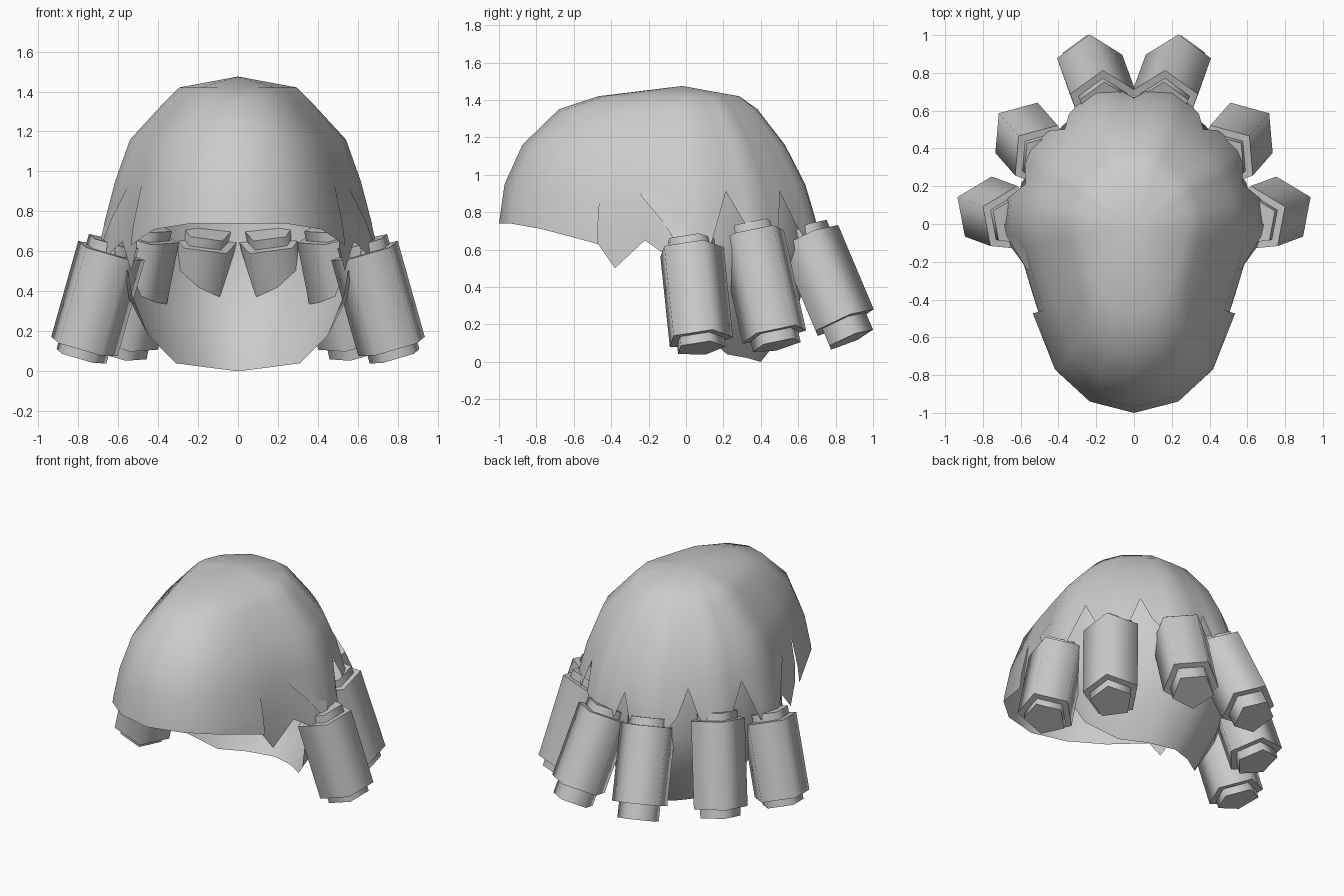
import bpy, bmesh, math
from mathutils import Vector

cube = bpy.data.objects.get("Cube")
if cube:
    bpy.data.objects.remove(cube)

grey = bpy.data.materials.new("hair grey")
grey.use_nodes = True
COL = (0.6, 0.6, 0.6, 1)
grey.diffuse_color = COL
grey.node_tree.nodes["Principled BSDF"].inputs["Base Color"].default_value = COL

# Half outline of the egg-shaped head, front to back, in unit sizes
OUTLINE = [(0, -1), (.35, -.94), (.62, -.77), (.78, -.47), (.9, -.22), (1, 0),
           (.98, .17), (.82, .55), (.55, .79), (.3, .97), (0, .98)]
# Height levels: z, front reach, back reach, half width
LEVELS = [(.40, 1.0, .72, .69), (.62, 1.0, .73, .69), (.74, 1.0, .715, .67),
          (.95, .97, .65, .615), (1.16, .875, .54, .54), (1.35, .68, .39, .365),
          (1.42, .47, .29, .295)]


def head_point(s, z, scale=1.0):
    """Point on the head at outline position s and height z."""
    i = min(int(s), len(OUTLINE) - 2)
    u, v = Vector(OUTLINE[i]).lerp(Vector(OUTLINE[i + 1]), s - i)
    for lo, hi in zip(LEVELS, LEVELS[1:]):
        if z <= hi[0]:
            break
    t = (z - lo[0]) / (hi[0] - lo[0])
    front, back, width = (lo[k] + t * (hi[k] - lo[k]) for k in (1, 2, 3))
    return Vector((u * width * scale, v * (back if v > 0 else front) * scale, z))


def finish(name, bm, angle):
    """Make a mirrored, shaded object from a half mesh."""
    bmesh.ops.remove_doubles(bm, verts=bm.verts, dist=0.0005)
    bmesh.ops.recalc_face_normals(bm, faces=bm.faces)
    mesh = bpy.data.meshes.new(name)
    bm.to_mesh(mesh)
    bm.free()
    mesh.materials.append(grey)
    ob = bpy.data.objects.new(name, mesh)
    bpy.context.collection.objects.link(ob)
    mod = ob.modifiers.new("Mirror", "MIRROR")
    mod.merge_threshold = 0.0005
    bpy.ops.object.select_all(action="DESELECT")
    ob.select_set(True)
    bpy.context.view_layer.objects.active = ob
    bpy.ops.object.shade_smooth_by_angle(angle=math.radians(angle))
    return ob


def loft(bm, columns):
    """Skin neighbouring columns of points with quads."""
    cols = [[bm.verts.new(p) for p in c] for c in columns]
    for a, b in zip(cols, cols[1:]):
        for k in range(len(a) - 1):
            bm.faces.new((a[k], b[k], b[k + 1], a[k + 1]))


# Upper shell: fringe, then the jagged side and back locks (position, edge height)
FRINGE = [(0, .74), (1, .74), (2, .71), (3, .63)]
JAGGED = [(3, .63), (3.36, .5), (4, .65), (4.45, .58), (5, .58),
          (6.05, .64), (6.4, .91), (6.75, .72), (7, .62), (7.35, .62), (7.6, .74),
          (7.86, .91), (8.15, .74), (8.6, .62), (9, .6), (9.65, .64), (10, .85)]
RINGS = [lv[0] for lv in LEVELS[3:]]


def shell_column(s, edge, tuck):
    low = [head_point(s, edge), head_point(s, max(edge, .74))]
    # the side lock tucks under the fringe
    if tuck and s < 4.2:
        low[0].x *= .94
        low[1].x *= .965
    return low + [head_point(s, z) for z in RINGS] + [Vector((0, -.02, 1.475))]


bm = bmesh.new()
for edge_line, tuck in ((FRINGE, False), (JAGGED, True)):
    cols = [shell_column(s, e, tuck) for s, e in edge_line]
    loft(bm, [c[:-1] for c in cols])
    # crown fan
    for a, b in zip(cols, cols[1:]):
        bm.faces.new([bm.verts.new(p) for p in (a[-2], b[-2], a[-1])])
finish("hair_shell", bm, 60)

# Overlapping side lock behind the temple
bm = bmesh.new()
loft(bm, [[head_point(s, z, 1.012), head_point(s, .92, .995)]
          for s, z in ((3.9, .89), (4.4, .76), (4.7, .66), (5, .62))])
finish("temple_lock", bm, 60)

# Nape: curves from under the shell in to the bottom hem
HEM = [(4.5, (.55, -.10, .50)), (5.3, (.53, -.03, .38)), (6.4, (.45, .06, .18)),
       (7.86, (.31, .22, .04)), (8.9, (.16, .33, .02)), (10, (0, .40, 0))]
bm = bmesh.new()
columns = []
for s, hem in HEM:
    hem = Vector(hem)
    top, upper = head_point(s, .93, .96), head_point(s, .6, .94)
    low = upper.lerp(hem, .6)
    low.x *= 1.04
    low.y += .08 * max(0, s - 5) / 5
    columns.append([top, upper, low, hem])
loft(bm, columns)
finish("nape", bm, 60)


# Hanging curls: five-sided rolls with a smaller core showing at both ends
def prism(bm, a, b, r, phase):
    axis = (b - a).normalized()
    ex = (Vector((1, 0, 0)) - axis * axis.x).normalized()
    ey = ex.cross(axis)
    if ey.y < 0:
        ey = -ey
    rings = []
    for c in (a, b):
        rings.append([bm.verts.new(c + r * (ex * math.cos(t) + ey * math.sin(t)))
                      for t in (math.radians(phase + 72 * k) for k in range(5))])
    for k in range(5):
        j = (k + 1) % 5
        bm.faces.new((rings[0][k], rings[0][j], rings[1][j], rings[1][k]))
    bm.faces.new(rings[0])
    bm.faces.new(rings[1])


# name, top centre, bottom centre, first corner angle, core length below
CURLS = [("front_curls", (.64, .02, .60), (.775, .07, .12), 25, .05),
         ("middle_curls", (.475, .355, .68), (.58, .475, .145), 41, .06),
         ("back_curls", (.165, .645, .66), (.235, .835, .21), 18, .10)]
for name, top, bottom, phase, core in CURLS:
    a, b = Vector(top), Vector(bottom)
    d = (b - a).normalized()
    bm = bmesh.new()
    prism(bm, a, b, .183, phase)
    prism(bm, a - d * .05, b + d * core, .137, phase)
    finish(name, bm, 75)
